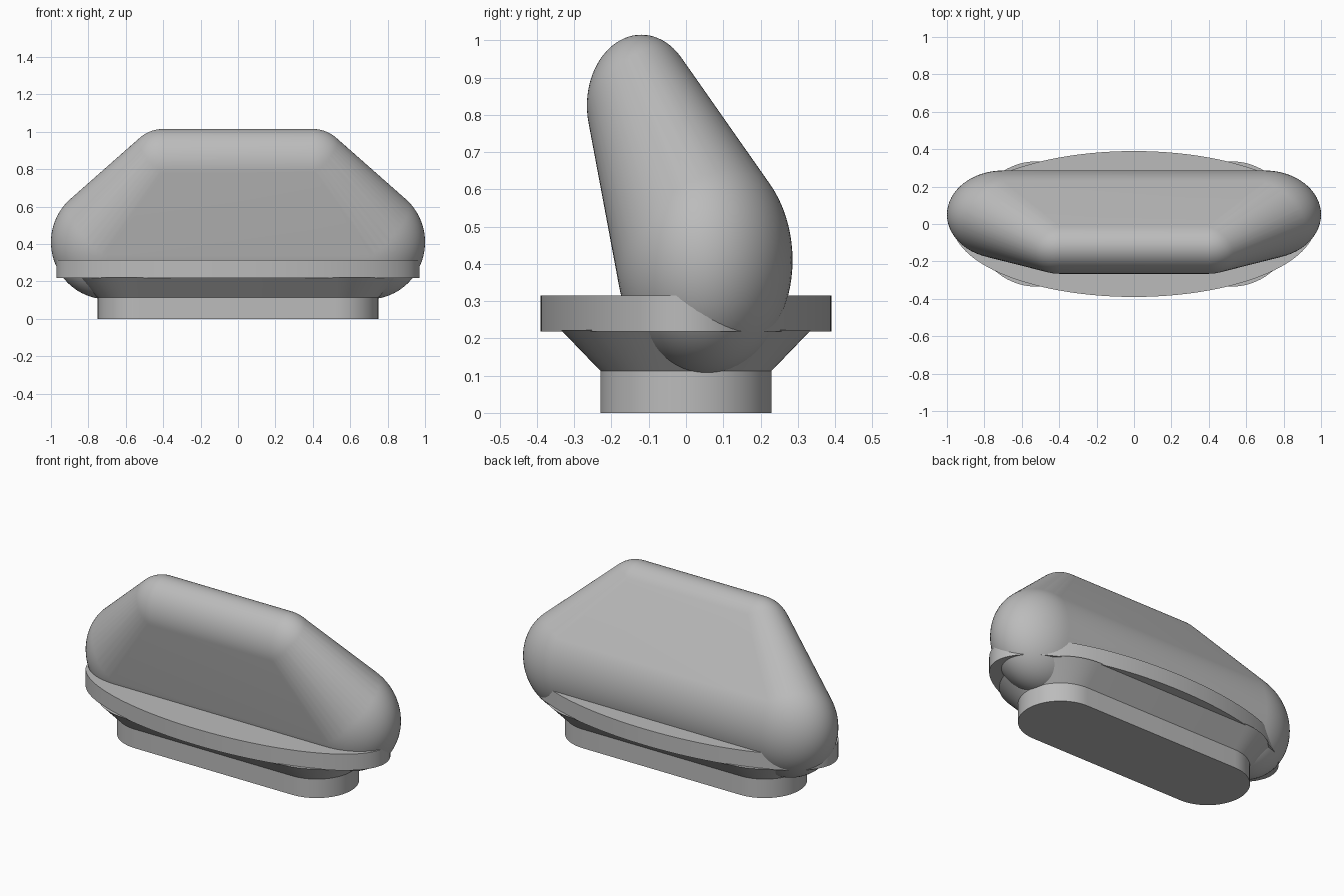
import bpy
import bmesh
from math import sin, cos, pi
from mathutils import Matrix, Vector

cube = bpy.data.objects.get("Cube")
if cube:
    bpy.data.objects.remove(cube, do_unlink=True)

GREY = (0.5, 0.5, 0.5, 1)
grey = bpy.data.materials.new("plain grey")
grey.use_nodes = True
grey.diffuse_color = GREY
grey.node_tree.nodes["Principled BSDF"].inputs["Base Color"].default_value = GREY


def finish(bm, name):
    bmesh.ops.recalc_face_normals(bm, faces=bm.faces)
    mesh = bpy.data.meshes.new(name)
    bm.to_mesh(mesh)
    bm.free()
    mesh.materials.append(grey)
    obj = bpy.data.objects.new(name, mesh)
    bpy.context.collection.objects.link(obj)
    bpy.ops.object.select_all(action='DESELECT')
    bpy.context.view_layer.objects.active = obj
    obj.select_set(True)
    bpy.ops.object.shade_smooth_by_angle(angle=pi / 6)
    return obj


def stadium(half_length, radius, steps=32):
    """Outline of a slot: two half circles joined by straight sides."""
    points = []
    for side in (1, -1):
        for i in range(steps + 1):
            a = pi * i / steps - pi / 2
            points.append((side * (half_length + radius * cos(a)), side * radius * sin(a)))
    return points


def ellipse(rx, ry, steps=128):
    return [(rx * cos(2 * pi * i / steps), ry * sin(2 * pi * i / steps)) for i in range(steps)]


def loft(name, lower, z0, upper, z1):
    """Capped solid between two matching outlines."""
    bm = bmesh.new()
    a = [bm.verts.new((x, y, z0)) for x, y in lower]
    b = [bm.verts.new((x, y, z1)) for x, y in upper]
    n = len(a)
    for i in range(n):
        j = (i + 1) % n
        bm.faces.new((a[i], a[j], b[j], b[i]))
    bm.faces.new(a[::-1])
    bm.faces.new(b)
    return finish(bm, name)


# Slot-shaped foot, flared collar and oval rim
foot = stadium(0.52, 0.23)
loft("foot", foot, 0, foot, 0.113)
loft("flared_collar", foot, 0.113, stadium(0.52, 0.335), 0.222)
rim = ellipse(0.97, 0.39)
loft("oval_rim", rim, 0.218, rim, 0.315)

# Leaning rounded body: hull around four stretched balls
bm = bmesh.new()
balls = [
    (Vector((0.70, 0.05, 0.41)), (0.30, 0.236, 0.305)),
    (Vector((0.40, -0.12, 0.825)), (0.19, 0.146, 0.19)),
]
for centre, radii in balls:
    for side in (1, -1):
        place = Matrix.Translation((side * centre.x, centre.y, centre.z))
        bmesh.ops.create_uvsphere(bm, u_segments=64, v_segments=40, radius=1,
                                  matrix=place @ Matrix.Diagonal((*radii, 1)))
bmesh.ops.delete(bm, geom=list(bm.faces) + list(bm.edges), context='EDGES_FACES')
hull = bmesh.ops.convex_hull(bm, input=bm.verts)
unused = {v for v in hull["geom_interior"] + hull["geom_unused"]
          if isinstance(v, bmesh.types.BMVert)}
bmesh.ops.delete(bm, geom=list(unused), context='VERTS')
finish(bm, "rounded_body")
